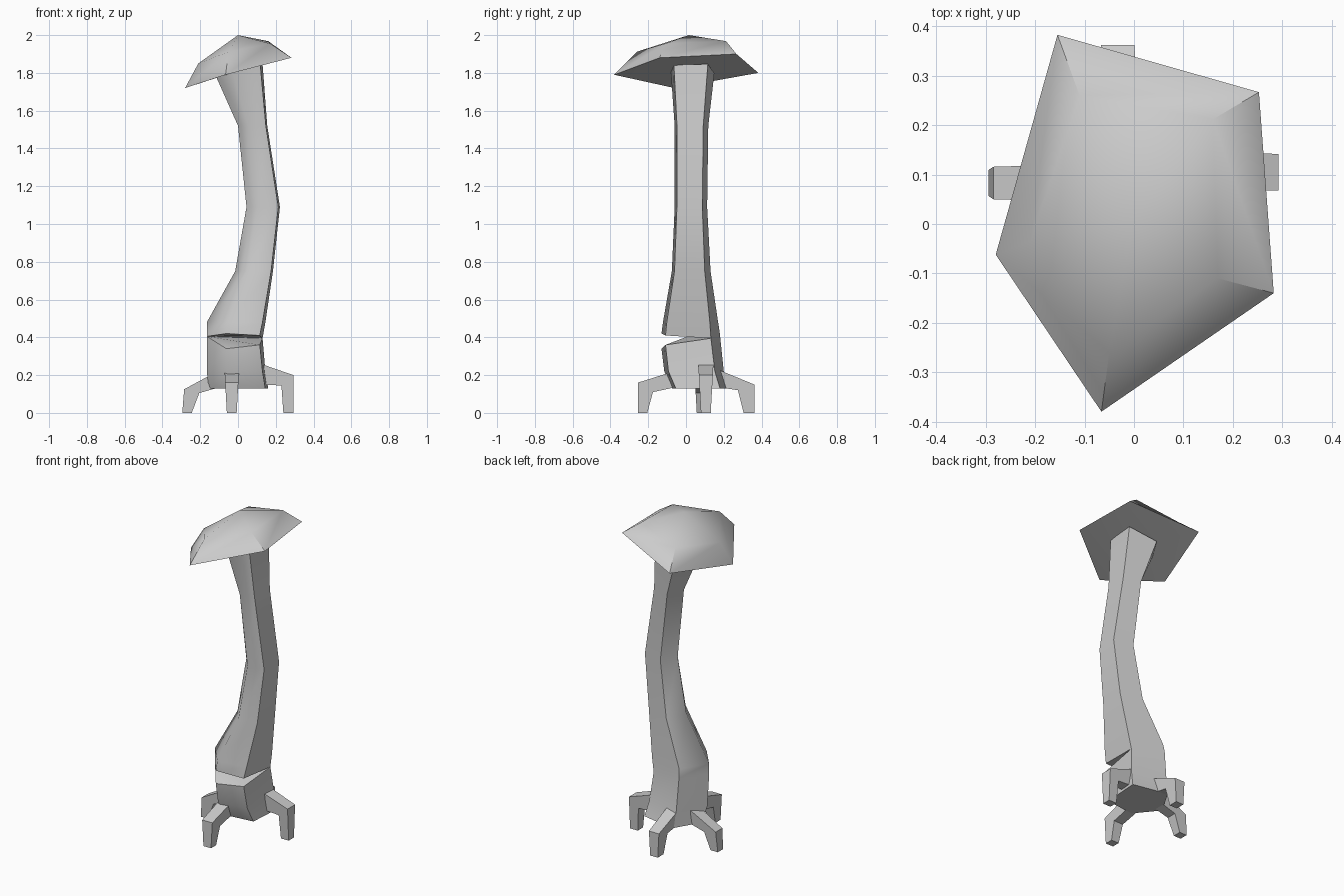
import bpy, bmesh, math
from mathutils import Vector

old = bpy.data.objects.get("Cube")
if old:
    bpy.data.objects.remove(old, do_unlink=True)

grey = bpy.data.materials.new("plain_grey")
grey.use_nodes = True
colour = (0.6, 0.6, 0.6, 1)
grey.diffuse_color = colour
grey.node_tree.nodes["Principled BSDF"].inputs["Base Color"].default_value = colour


def finish(name, bm, angle=None):
    """Turn a bmesh into a named grey object, smooth below the given angle."""
    bmesh.ops.remove_doubles(bm, verts=bm.verts[:], dist=0.0005)
    bmesh.ops.recalc_face_normals(bm, faces=bm.faces[:])
    mesh = bpy.data.meshes.new(name)
    bm.to_mesh(mesh)
    bm.free()
    mesh.materials.append(grey)
    obj = bpy.data.objects.new(name, mesh)
    bpy.context.collection.objects.link(obj)
    if angle:
        bpy.ops.object.select_all(action="DESELECT")
        obj.select_set(True)
        bpy.context.view_layer.objects.active = obj
        bpy.ops.object.shade_smooth_by_angle(angle=math.radians(angle))
    return obj


def loft(bm, rings):
    """Join rings of equal length with quads; return the vertex rings."""
    loops = [[bm.verts.new(p) for p in ring] for ring in rings]
    for low, high in zip(loops, loops[1:]):
        n = len(low)
        for i in range(n):
            j = (i + 1) % n
            bm.faces.new((low[i], low[j], high[j], high[i]))
    return loops


# Five-sided section: left, front, front right, back right, back
SECTION = [(0, .45), (.35, 0), (.95, .07), (1, .85), (.3, 1)]


def section(x0, x1, y0, y1, heights):
    return [Vector((x0 + u * (x1 - x0), y0 + v * (y1 - y0), z))
            for (u, v), z in zip(SECTION, heights)]


# Stem: lower jaw and upper trunk share the back of the mouth line
mouth = (-.165, .13, -.13, .178)
lower = [section(-.155, .16, -.075, .225, [.13] * 5),
         section(-.165, .145, -.115, .2, [.22] * 5),
         section(*mouth, [.405, .34, .36, .395, .43])]
upper = [section(*mouth, [.405, .42, .41, .395, .43]),
         section(-.165, .145, -.122, .17, [.48] * 5),
         section(-.015, .185, -.075, .13, [.75] * 5),
         section(.045, .222, -.06, .112, [1.09] * 5),
         section(0, .155, -.06, .118, [1.52] * 5)]
top = section(-.115, .13, -.08, .15, [1.81] * 5)
for p in top:
    p.z += .28 * p.x
upper.append(top)

bm = bmesh.new()
low_loops = loft(bm, lower)
up_loops = loft(bm, upper)
bm.faces.new(low_loops[0])
bm.faces.new(up_loops[-1])
for lip in (low_loops[-1], up_loops[0]):
    bm.faces.new((lip[0], lip[1], lip[2]))
    bm.faces.new((lip[0], lip[2], lip[3]))
finish("stem", bm, 62)

# Cap: tilted five-cornered rim, shoulder ring and peak
rim = [(-.28, -.062, 1.72), (-.066, -.38, 1.79), (.283, -.14, 1.88),
       (.253, .267, 1.9), (-.155, .383, 1.8)]
shoulder = [(-.21, -.035, 1.85), (-.05, -.26, 1.912), (.17, -.11, 1.955),
            (.16, .212, 1.968), (-.11, .26, 1.9)]
bm = bmesh.new()
rim_loop, shoulder_loop = loft(bm, [rim, shoulder])
peak = bm.verts.new((0, .015, 2))
under = bm.verts.new((0, 0, 1.81))
for i in range(5):
    j = (i + 1) % 5
    bm.faces.new((shoulder_loop[i], shoulder_loop[j], peak))
    bm.faces.new((rim_loop[j], rim_loop[i], under))
finish("cap", bm, 40)


def leg(name, out, side, profile):
    """Extrude a bent (reach, height) profile sideways, thinner at the foot."""
    out = Vector(out)
    across = Vector((-out.y, out.x, 0))
    rings = []
    for sign in (-1, 1):
        rings.append([out * r + side + across * sign * (.026 + .055 * z)
                      + Vector((0, 0, z)) for r, z in profile])
    bm = bmesh.new()
    first, last = loft(bm, rings)
    bm.faces.new(first)
    bm.faces.new(last)
    finish(name, bm)


# Profile order: inner top, outer top, outer foot, inner foot, knee, inner base
leg("front_leg", (0, -1, 0), Vector((-.033, 0, 0)),
    [(.08, .215), (.255, .16), (.255, 0), (.205, 0), (.175, .11), (.06, .135)])
leg("back_leg", (0, 1, 0), Vector((-.033, 0, 0)),
    [(.18, .225), (.362, .15), (.362, 0), (.305, 0), (.275, .12), (.18, .135)])
leg("right_leg", (-1, 0, 0), Vector((0, .083, 0)),
    [(.1, .225), (.285, .125), (.295, 0), (.245, 0), (.205, .105), (.1, .135)])
leg("left_leg", (1, 0, 0), Vector((0, .105, 0)),
    [(.12, .26), (.293, .2), (.293, 0), (.24, 0), (.23, .145), (.12, .15)])
